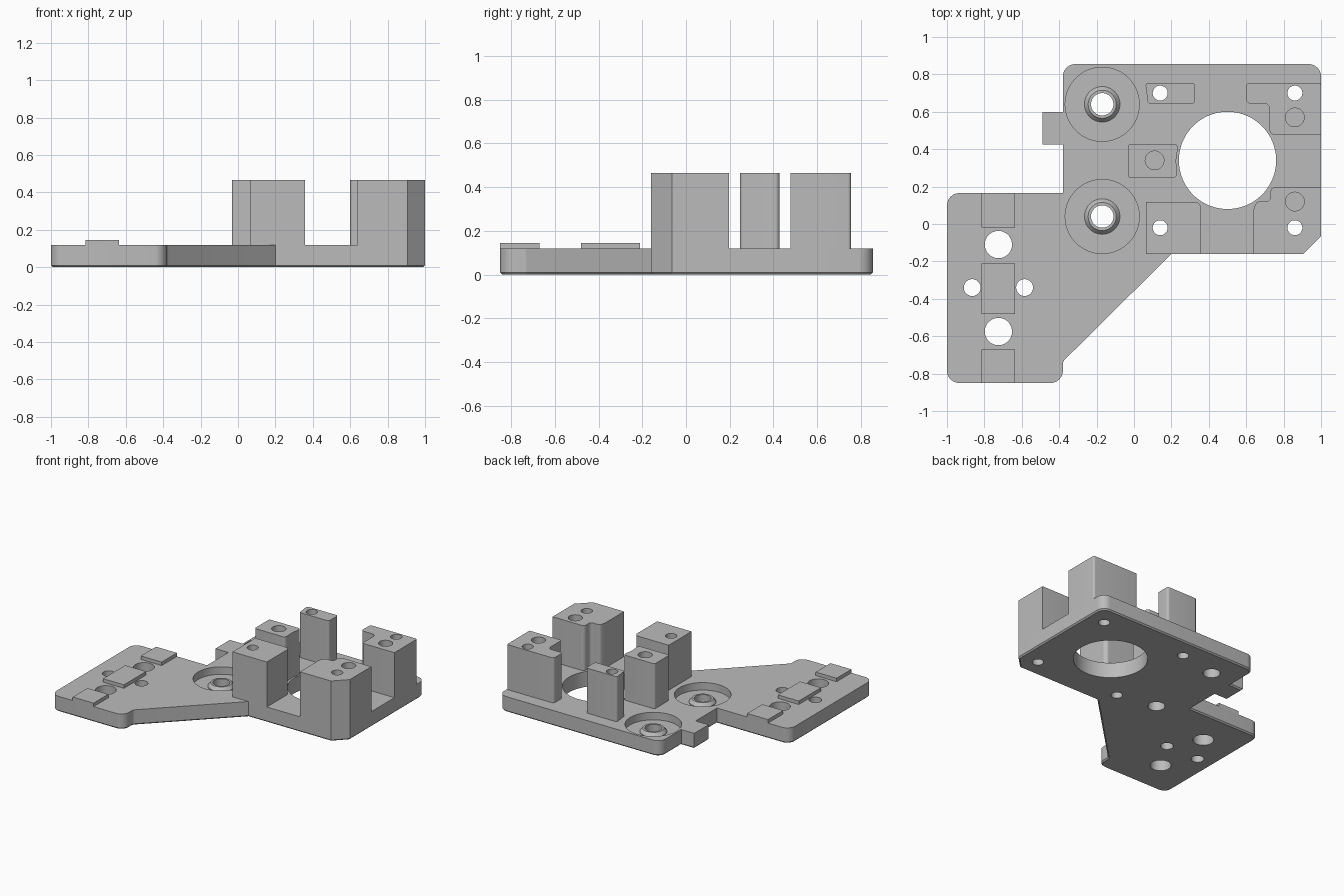
import bpy, bmesh, math
from mathutils import Vector

cube = bpy.data.objects.get("Cube")
if cube:
    bpy.data.objects.remove(cube, do_unlink=True)

grey = bpy.data.materials.new("plastic grey")
grey.use_nodes = True
grey.diffuse_color = (0.5, 0.5, 0.5, 1)
grey.node_tree.nodes["Principled BSDF"].inputs["Base Color"].default_value = (0.5, 0.5, 0.5, 1)

PLATE, BUMP, POST = 0.118, 0.145, 0.465


def rounded(corners, steps=6):
    """Outline from (x, y[, radius]) corners, with each radius filleted."""
    pts, n = [], len(corners)
    for i, c in enumerate(corners):
        p = Vector(c[:2])
        if len(c) < 3:
            pts.append(p)
            continue
        a = (Vector(corners[i - 1][:2]) - p).normalized()
        b = (Vector(corners[(i + 1) % n][:2]) - p).normalized()
        half = a.angle(b) / 2
        start, end = p + a * c[2] / math.tan(half), p + b * c[2] / math.tan(half)
        centre = p + (a + b).normalized() * c[2] / math.sin(half)
        for k in range(steps + 1):
            d = (start - centre).lerp(end - centre, k / steps).normalized()
            pts.append(centre + d * c[2])
    return pts


def finish(name, bm):
    bmesh.ops.recalc_face_normals(bm, faces=bm.faces)
    mesh = bpy.data.meshes.new(name)
    bm.to_mesh(mesh)
    bm.free()
    mesh.materials.append(grey)
    obj = bpy.data.objects.new(name, mesh)
    bpy.context.collection.objects.link(obj)
    return obj


def prism(name, outline, z0, z1, chamfer=0):
    bm = bmesh.new()
    base = bm.faces.new([bm.verts.new((p[0], p[1], z0)) for p in outline])
    top = bmesh.ops.extrude_face_region(bm, geom=[base], use_keep_orig=True)["geom"]
    bmesh.ops.translate(bm, vec=(0, 0, z1 - z0), verts=[g for g in top if isinstance(g, bmesh.types.BMVert)])
    if chamfer:
        edges = [e for e in bm.edges if all(abs(v.co.z - z0) < 1e-5 for v in e.verts)]
        bmesh.ops.bevel(bm, geom=edges, offset=chamfer, segments=1, affect='EDGES')
    return finish(name, bm)


def lathe(name, x, y, profile, sides=48):
    """Closed (radius, z) profile turned into a ring around a vertical axis."""
    bm = bmesh.new()
    rings = [[bm.verts.new((x + r * math.cos(t), y + r * math.sin(t), z)) for r, z in profile]
             for t in (2 * math.pi * i / sides for i in range(sides))]
    m = len(profile)
    for i in range(sides):
        a, b = rings[i], rings[(i + 1) % sides]
        for j in range(m):
            k = (j + 1) % m
            bm.faces.new((a[j], b[j], b[k], a[k]))
    return finish(name, bm)


def drill(x, y, r, z0=-0.1, z1=0.6, sides=48):
    circle = [(x + r * math.cos(2 * math.pi * i / sides), y + r * math.sin(2 * math.pi * i / sides))
              for i in range(sides)]
    return prism("drill_cutter", circle, z0, z1)


def cut(obj, cutters):
    for c in cutters:
        c.hide_render = True
        mod = obj.modifiers.new("cut", 'BOOLEAN')
        mod.operation, mod.solver, mod.object = 'DIFFERENCE', 'EXACT', c
    bpy.context.view_layer.update()
    graph = bpy.context.evaluated_depsgraph_get()
    mesh = bpy.data.meshes.new_from_object(obj.evaluated_get(graph))
    obj.modifiers.clear()
    obj.data = mesh
    for c in cutters:
        bpy.data.objects.remove(c, do_unlink=True)


# Hole positions
bearings = [(-0.17, 0.64), (-0.17, 0.04)]
screws = [(0.14, 0.7), (0.14, -0.02), (0.86, 0.7), (0.86, -0.02)]
blind = [(0.11, 0.34), (0.86, 0.57), (0.86, 0.12)]
parts = []

# Base plate with a side tab
plate = prism("base_plate", rounded([
    (-0.38, 0.855, 0.065), (1, 0.855, 0.065), (1, -0.065), (0.905, -0.16), (0.2, -0.16),
    (-0.38, -0.735, 0.03), (-0.38, -0.85, 0.065), (-1, -0.85, 0.065), (-1, 0.165, 0.065),
    (-0.38, 0.165), (-0.38, 0.425), (-0.49, 0.425), (-0.49, 0.6), (-0.38, 0.6)]),
    0, PLATE, chamfer=0.01)
holes = [drill(0.5, 0.34, 0.26, sides=96)]
holes += [drill(x, y, 0.04) for x, y in screws]
holes += [drill(-0.725, y, 0.073) for y in (-0.11, -0.575)]
holes += [drill(x, -0.34, 0.045) for x in (-0.865, -0.585)]
for x, y in bearings:
    holes += [drill(x, y, 0.198, z0=0.06, sides=72), drill(x, y, 0.06)]
cut(plate, holes)
parts.append(plate)

# Conical spacer ring in each bearing recess
for side, (x, y) in zip(("back", "front"), bearings):
    parts.append(lathe(side + "_bearing_ring", x, y,
                       [(0.06, 0.05), (0.095, 0.05), (0.095, 0.065), (0.075, 0.09), (0.06, 0.09)]))

# Low locating pads on the wing
for name, y0, y1 in (("front", -0.85, -0.67), ("middle", -0.48, -0.21), ("back", -0.02, 0.165)):
    parts.append(prism(name + "_pad", [(-0.815, y0), (-0.637, y0), (-0.637, y1), (-0.815, y1)], PLATE, BUMP))

# Tall mounting posts
posts = {
    "back_left_post": [(0.6, 0.755, 0.02), (1, 0.755, 0.015), (1, 0.478), (0.725, 0.478, 0.025),
                       (0.725, 0.645, 0.03), (0.6, 0.645, 0.02)],
    "back_right_post": [(0.06, 0.755, 0.015), (0.325, 0.755, 0.015), (0.325, 0.643, 0.015), (0.075, 0.643, 0.015)],
    "centre_post": [(-0.032, 0.428, 0.015), (0.237, 0.428, 0.02), (0.225, 0.34), (0.23, 0.247, 0.02),
                    (-0.032, 0.247, 0.015)],
    "front_right_post": [(0.065, 0.118), (0.34, 0.118, 0.02), (0.358, 0.095, 0.01), (0.358, -0.16), (0.065, -0.16)],
    "front_left_post": [(0.64, -0.16), (0.905, -0.16), (1, -0.065), (1, 0.197), (0.73, 0.197, 0.025),
                        (0.73, 0.12, 0.025), (0.655, 0.12, 0.025), (0.64, 0.08)],
}
for name, corners in posts.items():
    post = prism(name, rounded(corners), PLATE, POST)
    xs, ys = [c[0] for c in corners], [c[1] for c in corners]
    inside = lambda p: min(xs) < p[0] < max(xs) and min(ys) < p[1] < max(ys)
    cut(post, [drill(x, y, 0.04) for x, y in filter(inside, screws)]
        + [drill(x, y, 0.05, z0=0.2) for x, y in filter(inside, blind)])
    parts.append(post)

# Smooth the round walls, keep edges sharp
for obj in bpy.context.view_layer.objects:
    obj.select_set(obj in parts)
bpy.context.view_layer.objects.active = plate
bpy.ops.object.shade_smooth_by_angle(angle=math.radians(30))
